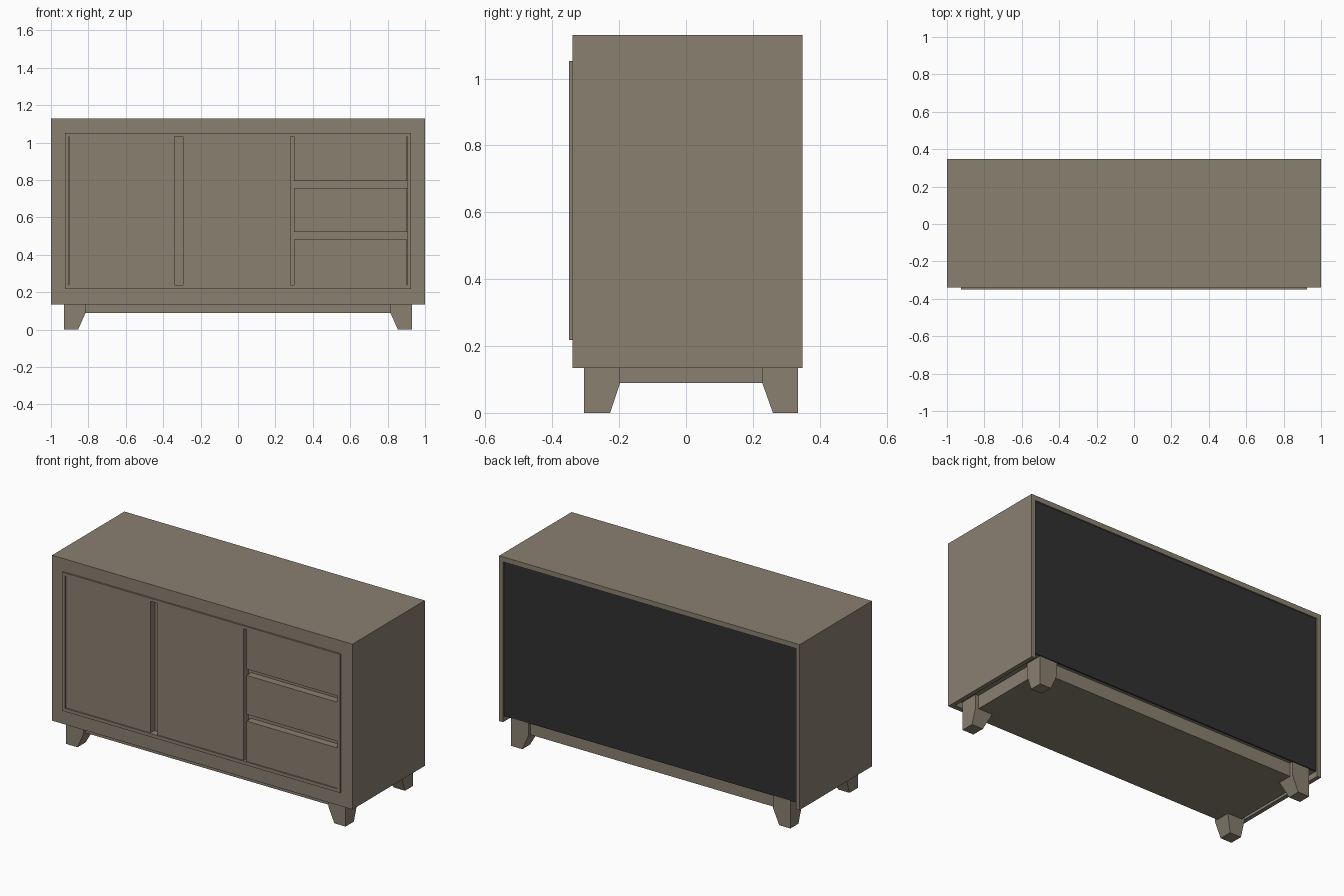
import bpy, bmesh

if "Cube" in bpy.data.objects:
    bpy.data.objects.remove(bpy.data.objects["Cube"])


def material(name, rgb):
    m = bpy.data.materials.new(name)
    m.diffuse_color = (*rgb, 1)
    m.use_nodes = True
    m.node_tree.nodes["Principled BSDF"].inputs["Base Color"].default_value = m.diffuse_color
    return m


WOOD = material("taupe wood", (0.254, 0.214, 0.163))
BLACK = material("black backing", (0.03, 0.03, 0.03))


def finish(name, bm, mat=WOOD):
    bmesh.ops.recalc_face_normals(bm, faces=bm.faces)
    me = bpy.data.meshes.new(name)
    bm.to_mesh(me)
    bm.free()
    me.materials.append(mat)
    ob = bpy.data.objects.new(name, me)
    bpy.context.collection.objects.link(ob)
    return ob


def box(name, x, y, z, mat=WOOD):
    """Box from (min, max) ranges."""
    bm = bmesh.new()
    bmesh.ops.create_cube(bm, size=1)
    for v in bm.verts:
        v.co = [r[0] + (c + 0.5) * (r[1] - r[0]) for c, r in zip(v.co, (x, y, z))]
    return finish(name, bm, mat)


def frame(name, outer, inner, y):
    """Rectangular ring in the xz plane; outer/inner are (x0, x1, z0, z1)."""
    bm = bmesh.new()

    def loop(r, yy):
        return [bm.verts.new((a, yy, b)) for a, b in
                ((r[0], r[2]), (r[1], r[2]), (r[1], r[3]), (r[0], r[3]))]

    loops = [loop(outer, y[0]), loop(inner, y[0]), loop(inner, y[1]), loop(outer, y[1])]
    for k in range(4):
        a, b = loops[k], loops[(k + 1) % 4]
        for i in range(4):
            j = (i + 1) % 4
            bm.faces.new((a[i], a[j], b[j], b[i]))
    return finish(name, bm)


def leg(name, sx, y_out, y_top, y_foot):
    """Block leg whose two inner sides taper towards the foot."""
    bm = bmesh.new()
    rings = []
    for z, xi, yi in ((0, 0.855, y_foot), (0.09, 0.815, y_top), (0.17, 0.815, y_top)):
        rings.append([bm.verts.new((sx * px, py, z)) for px, py in
                      ((0.93, y_out), (xi, y_out), (xi, yi), (0.93, yi))])
    for a, b in zip(rings, rings[1:]):
        for i in range(4):
            j = (i + 1) % 4
            bm.faces.new((a[i], a[j], b[j], b[i]))
    bm.faces.new(rings[0])
    bm.faces.new(rings[-1])
    return finish(name, bm)


# Carcass
BACK = 0.348
box("top_board", (-1, 1), (-0.31, BACK), (1.10, 1.13))
for side, s in (("left", -1), ("right", 1)):
    box(side + "_side_board", sorted((s * 0.975, s)), (-0.31, BACK), (0.135, 1.10))
box("bottom_board", (-0.975, 0.975), (-0.31, 0.33), (0.17, 0.19))
box("back_panel", (-0.975, 0.975), (0.33, 0.34), (0.17, 1.10), BLACK)

# Front frame, raised trim and the recessed board behind the doors
frame("front_frame", (-1, 1, 0.135, 1.13), (-0.92, 0.92, 0.225, 1.045), (-0.34, -0.31))
frame("front_trim", (-0.925, 0.925, 0.218, 1.052), (-0.905, 0.905, 0.238, 1.034), (-0.35, -0.305))
box("recess_board", (-0.95, 0.95), (-0.302, -0.285), (0.19, 1.08))

# Doors and drawers
FRONT = (-0.346, -0.302)
box("left_door", (-0.903, -0.34), FRONT, (0.24, 1.032))
box("middle_door", (-0.295, 0.28), FRONT, (0.24, 1.032))
for i, z in enumerate(((0.24, 0.482), (0.523, 0.757), (0.795, 1.032))):
    box(f"drawer_{i + 1}", (0.30, 0.903), FRONT, z)

# Plinth and legs
box("plinth", (-0.91, 0.91), (-0.285, 0.315), (0.09, 0.17))
for side, s in (("left", -1), ("right", 1)):
    leg("front_leg_" + side, s, -0.305, -0.197, -0.227)
    leg("back_leg_" + side, s, 0.335, 0.228, 0.26)
